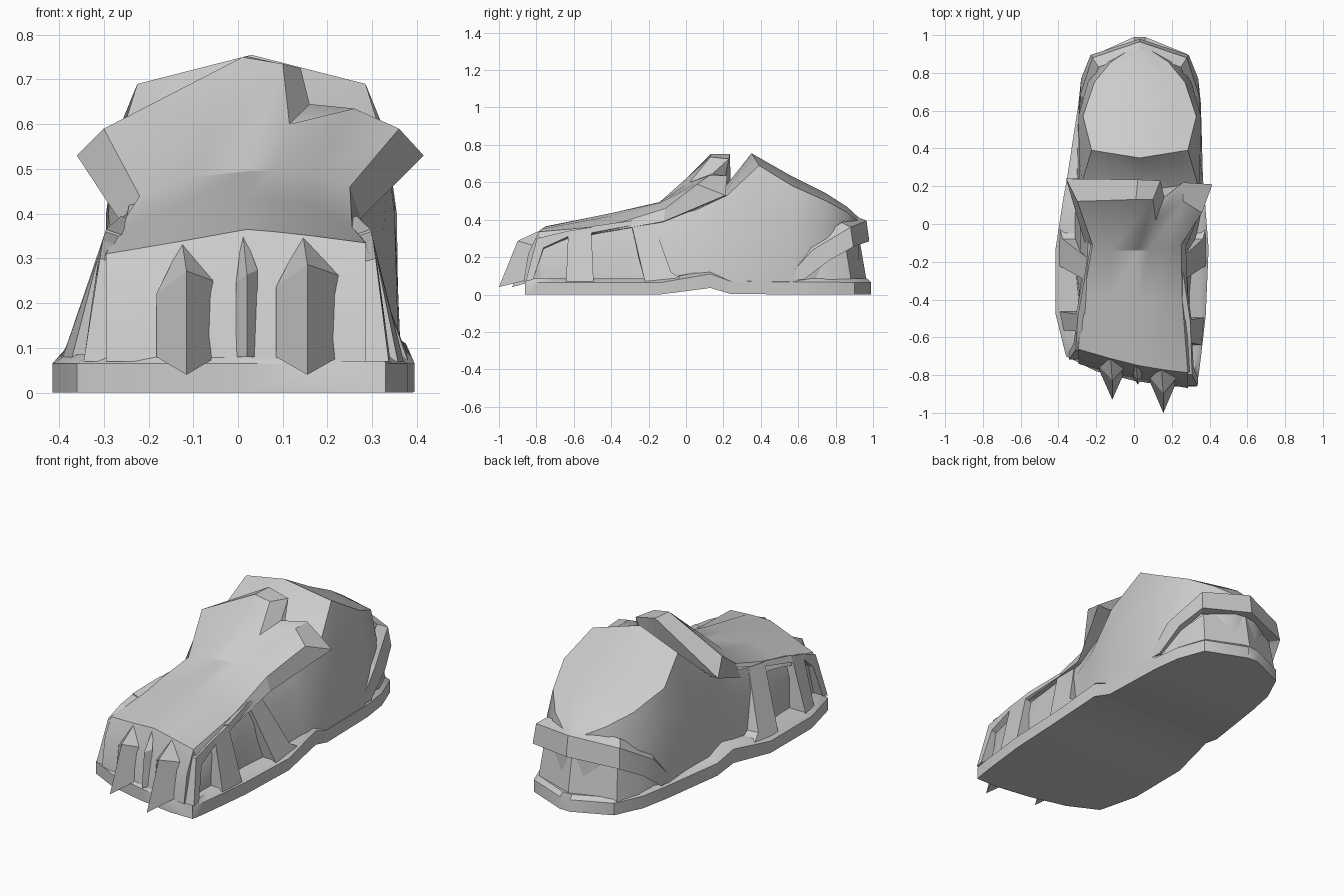
import bpy, bmesh, math

if "Cube" in bpy.data.objects:
    bpy.data.objects.remove(bpy.data.objects["Cube"])

grey = bpy.data.materials.new("plain_grey")
grey.diffuse_color = (0.6, 0.6, 0.6, 1)
grey.use_nodes = True
grey.node_tree.nodes["Principled BSDF"].inputs["Base Color"].default_value = grey.diffuse_color


def make(name, verts, faces, smooth=0):
    me = bpy.data.meshes.new(name)
    me.from_pydata(verts, [], faces)
    bm = bmesh.new()
    bm.from_mesh(me)
    bmesh.ops.recalc_face_normals(bm, faces=bm.faces)
    bm.to_mesh(me)
    bm.free()
    me.materials.append(grey)
    ob = bpy.data.objects.new(name, me)
    bpy.context.collection.objects.link(ob)
    if smooth:
        bpy.ops.object.select_all(action='DESELECT')
        ob.select_set(True)
        bpy.context.view_layer.objects.active = ob
        bpy.ops.object.shade_smooth_by_angle(angle=math.radians(smooth))
    return ob


def loft(name, rows, closed=True, smooth=0):
    """Skin rows of equal length and cap both ends."""
    n, verts = len(rows[0]), [p for r in rows for p in r]
    faces = []
    for i in range(len(rows) - 1):
        for j in range(n if closed else n - 1):
            k = (j + 1) % n
            faces.append((i * n + j, i * n + k, (i + 1) * n + k, (i + 1) * n + j))
    if closed:
        faces += [tuple(range(n)), tuple(range(len(verts) - n, len(verts)))]
    return make(name, verts, faces, smooth)


def interp(x, pts):
    if x <= pts[0][0]:
        return pts[0][1]
    for (a, u), (b, v) in zip(pts, pts[1:]):
        if x <= b:
            return u + (v - u) * (x - a) / (b - a)
    return pts[-1][1]


def skew(x, y):
    """Toe end slants: the left side sits further back."""
    slope = .27 if x < 0 else .17
    return y - slope * x * max(0, min(1, (-y - 0.4) / 0.35))


# Sole: lengthwise stations (y, left x, right x), arched under the instep
sole = [(-.86, .2, .33), (-.83, .0, .337), (-.78, -.2, .345), (-.70, -.36, .355),
        (-.48, -.415, .38), (-.13, -.415, .395), (.13, -.375, .375), (.24, -.355, .365),
        (.6, -.30, .355), (.75, -.27, .335), (.9, -.2, .28), (.99, .0, .06)]
low = [(-.14, 0), (.13, .035), (.25, 0)]
high = [(-.1, .07), (.13, .115), (.22, .075), (.9, .07)]
rows = []
for y, l, r in sole:
    b, t, c = interp(y, low), interp(y, high), (l + r) / 2
    li, ri = c + (l - c) * .92, c + (r - c) * .92
    yi = y * .98
    rows.append([(l, y, b), (r, y, b), (r, y, t - .005), (ri, yi, t + .015),
                 (li, yi, t + .015), (l, y, t - .005)])
loft("sole", rows, smooth=35)

# Shoe body: y, centre, base half-width, middle (w, z), shoulder (w, z), crown z
body = [(-.77, 0, .26, .27, .10, .25, .14, .16), (-.75, 0, .27, .28, .20, .26, .24, .27),
        (-.715, 0, .285, .29, .24, .265, .30, .34), (-.40, 0, .295, .285, .25, .26, .35, .42),
        (-.13, 0, .32, .285, .30, .245, .41, .475), (.05, .02, .34, .305, .35, .26, .45, .54),
        (.22, .03, .335, .32, .40, .305, .53, .59), (.35, .03, .33, .32, .42, .255, .69, .755),
        (.57, .03, .325, .325, .40, .30, .58, .63), (.75, .03, .26, .275, .35, .24, .50, .54),
        (.86, .03, .17, .19, .30, .15, .44, .47), (.925, .03, .06, .07, .25, .05, .39, .41)]
rows = []
for y, c, bw, mw, mz, sw, sz, tz in body:
    part = .8 if y < 0 else .42
    half = [(bw, .05), (mw, mz), (sw, sz), (sw * .58, sz + (tz - sz) * part)]
    pts = [(c + w, z) for w, z in half] + [(c, tz)] + [(c - w, z) for w, z in half[::-1]]
    # the collar front runs to a shallow point in the middle
    rows.append([(x, skew(x, y) + (.16 * abs(x - c) if y == .35 and z > .6 else 0), z)
                 for x, z in pts])
loft("shoe_body", rows, smooth=35)

# Tongue: flared upper plate with a notch on its right
top = [
    [(-.295, -.74, .31), (-.13, -.745, .338), (.02, -.745, .365), (.08, -.745, .36), (.17, -.745, .35), (.285, -.74, .335)],
    [(-.27, -.40, .36), (-.13, -.40, .42), (.02, -.40, .435), (.08, -.40, .435), (.17, -.40, .42), (.255, -.40, .37)],
    [(-.22, -.11, .44), (-.12, -.14, .48), (.02, -.14, .495), (.08, -.14, .495), (.17, -.14, .49), (.25, -.11, .46)],
    [(-.30, .12, .59), (.01, .13, .75), (.10, .13, .735), (.115, .02, .60), (.26, .12, .635), (.36, .06, .59)],
    [(-.36, .24, .53), (.02, .235, .752), (.14, .23, .725), (.16, .14, .645), (.26, .22, .635), (.415, .21, .53)],
    [(-.26, .20, .52), (.02, .20, .56), (.09, .20, .56), (.14, .19, .56), (.22, .20, .55), (.31, .19, .52)]]
top = [[(x, skew(x, y), z) for x, y, z in r] for r in top]
loft("tongue", top, closed=False, smooth=28)

# Toe cap: front wall hanging from the tongue's front edge, wrapped round both corners
rows = [top[0]] + [[(x, skew(x, y), z) for x, _, _ in top[0]] for y, z in ((-.795, .22), (-.82, .07))]
rows = [[(r[0][0] + .01, r[0][1] + .12, r[0][2])] + r + [(r[-1][0] - .01, r[-1][1] + .12, r[-1][2])]
        for r in rows]
loft("toe_cap", rows, closed=False, smooth=30)

# Side edges of the tongue, folded down to the body
for name, i, lower in (
        ("tongue_edge_left", 0, [(-.31, -.64, .27), (-.295, -.40, .33), (-.255, -.12, .37), (-.36, .24, .53)]),
        ("tongue_edge_right", 5, [(.30, -.78, .28), (.285, -.40, .34), (.275, -.12, .39), (.415, .21, .53)])):
    inner = [(p[0] * .8, p[1], p[2] - .005) for p in lower]
    loft(name, [[r[i] for r in top[:4]], lower, inner], closed=False)

# Side frames around the windows, polygons in (y, z)
frames = {
    "front_bar": [(-.84, .07), (-.80, .08), (-.745, .25), (-.62, .31), (-.62, .34), (-.78, .30)],
    "middle_pillar": [(-.63, .07), (-.49, .07), (-.50, .32), (-.50, .36), (-.62, .34), (-.62, .31)],
    "window_bar": [(-.50, .33), (-.29, .37), (-.29, .395), (-.50, .365)],
    "rear_pillar": [(-.22, .07), (-.03, .09), (-.08, .12), (-.18, .40), (-.29, .39), (-.29, .37)]}
for side, base in ((1, [(-.86, .335), (-.5, .37), (-.1, .385)]),
                   (-1, [(-.8, .345), (-.5, .395), (-.1, .40)])):
    for part, poly in frames.items():
        outer, inner = [], []
        for y, z in poly:
            t = (z - .07) / .28
            tw = interp(y, [(-.8, .30), (-.5, .30), (-.18, .27)])
            x = side * (interp(y, base) * (1 - t) + tw * t)
            yy = skew(min(x, .1), y) + (.03 if x < 0 and y < -.7 else 0)
            outer.append((x, yy, z))
            inner.append((x - side * .09, yy, z - .03 * t))
        loft(f"{part}_{'right' if side > 0 else 'left'}", [inner, outer])


def heel_wrap(name, half, inset, smooth):
    """Band round the heel from (upper, lower) edge points, mirrored about x = 0.03."""
    full = half + [((-a[0], a[1], a[2]), (-b[0], b[1], b[2])) for a, b in half[-2::-1]]
    rows = []
    for a, b in full:
        row = [(a[0] + .03, a[1], a[2]), (b[0] + .03, b[1], b[2])]
        for p, dz in ((b, 0), (a, .025)):
            row.append((p[0] * inset + .03, .5 + (p[1] - .5) * inset, p[2] + dz))
        rows.append(row)
    loft(name, rows, smooth=smooth)


# Heel strap, and the heel cup set back beneath it
heel_wrap("heel_strap", [((.325, .53, .08), (.325, .63, .08)), ((.315, .68, .24), (.31, .77, .185)),
                         ((.25, .88, .36), (.26, .895, .255)), ((0, .965, .395), (0, .98, .285))], .87, 20)
heel_wrap("heel_cup", [((.28, .63, .11), (.30, .65, .06)), ((.27, .74, .19), (.285, .76, .06)),
                       ((.22, .855, .25), (.235, .885, .06)), ((0, .93, .28), (0, .968, .06))], .8, 35)


# Claws and the slim toe ridge: a ridged spike with flat flanks
def claw(name, x, w, reach, h, mid, drop, tip):
    up, front, foot = skew(x, -.745), skew(x, -.79), skew(x, -.81)
    verts = [(x - .01, up + .012, h), (x, reach + mid, h - drop), (x, reach, tip),
             (x - w, front, h - .115), (x + w, front, h - .09), (x - w, foot, .08), (x + w, foot, .08)]
    make(name, verts, [(0, 1, 3), (1, 2, 5, 3), (0, 4, 1), (1, 4, 6, 2),
                       (2, 6, 5), (0, 3, 4), (3, 5, 6, 4)])


claw("claw_left", -.115, .067, -.93, .337, .10, .065, .04)
claw("claw_right", .155, .07, -1.0, .352, .10, .065, .04)
claw("toe_ridge", .02, .024, -.85, .364, .02, .10, .08)
